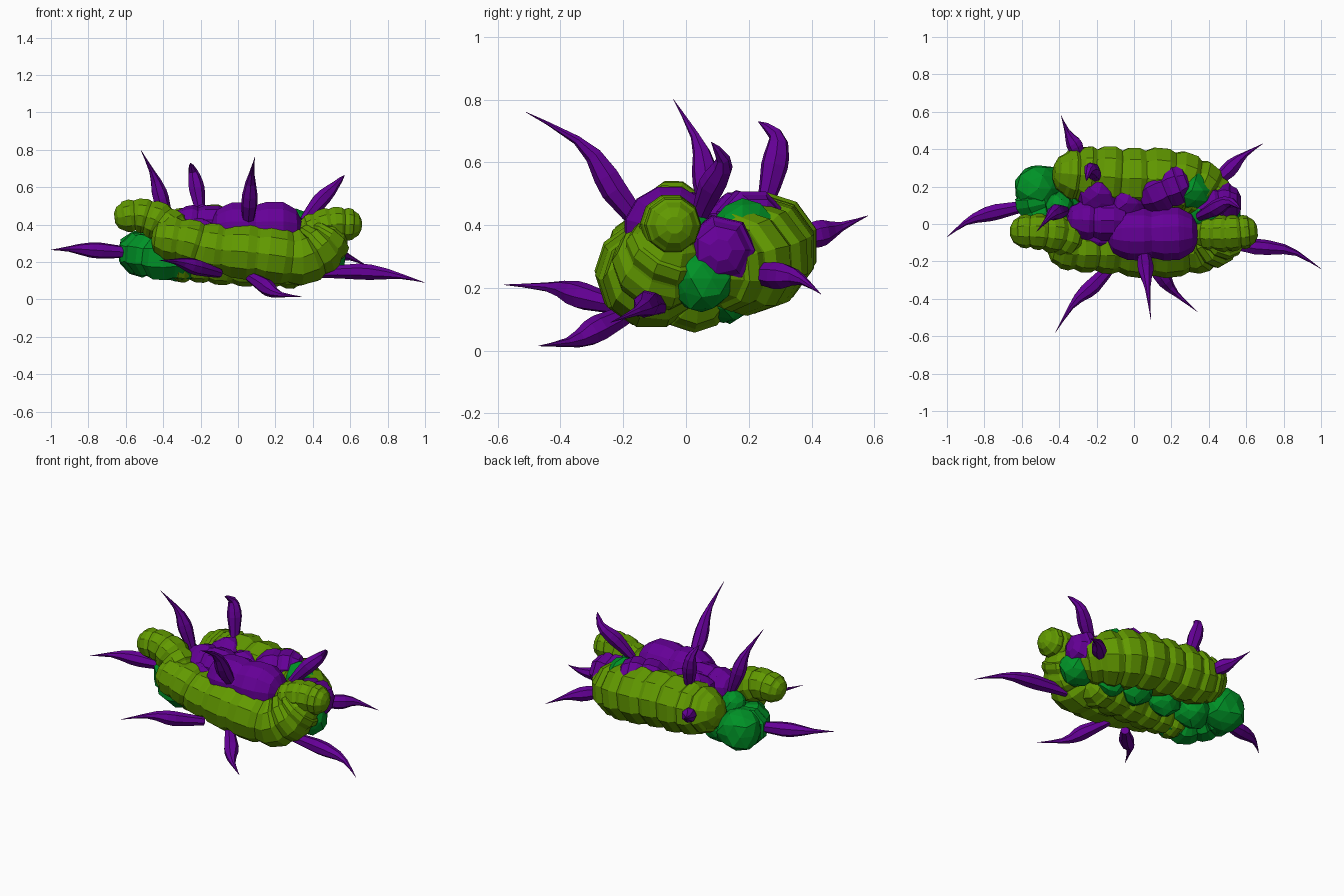
import bpy, bmesh, math, random
from mathutils import Vector

random.seed(4)


def material(name, rgb):
    m = bpy.data.materials.new(name)
    m.diffuse_color = (*rgb, 1)
    return m


OLIVE = material("olive", (0.12, 0.32, 0.0))
GREEN = material("leaf_green", (0.0, 0.29, 0.02))
PURPLE = material("purple", (0.13, 0.0, 0.31))


def finish(bm, name, mat):
    bmesh.ops.recalc_face_normals(bm, faces=bm.faces)
    me = bpy.data.meshes.new(name)
    bm.to_mesh(me)
    bm.free()
    me.materials.append(mat)
    bpy.context.collection.objects.link(bpy.data.objects.new(name, me))


def spline(pts, t):
    """Catmull-Rom through points of any dimension, t in 0..1."""
    n = len(pts) - 1
    i = min(int(t * n), n - 1)
    u = t * n - i
    a, b, c, d = (pts[min(max(k, 0), n)] for k in (i - 1, i, i + 1, i + 2))
    return [0.5 * (2 * q + (r - p) * u + (2 * p - 5 * q + 4 * r - s) * u * u
                   + (3 * q - p - 3 * r + s) * u ** 3) for p, q, r, s in zip(a, b, c, d)]


def sweep(name, pts, rings, sides, mat, up=(0, 0, 1)):
    """Sweep a polygon along pts (x, y, z, r); rings = (t, radius factor, slide)."""
    bm = bmesh.new()
    up = Vector(up)
    prev = None
    for t, f, slide in rings:
        x, y, z, r = spline(pts, t)
        tan = (Vector(spline(pts, min(t + 0.02, 1))[:3])
               - Vector(spline(pts, max(t - 0.02, 0))[:3])).normalized()
        s = tan.cross(up).normalized()
        n = s.cross(tan)
        c = Vector((x, y, z)) + tan * slide * r
        ring = []
        for k in range(sides):
            a = 2 * math.pi * (k + 0.5) / sides
            ring.append(bm.verts.new(c + (s * math.cos(a) + n * math.sin(a)) * r * f))
        if prev:
            for k in range(sides):
                j = (k + 1) % sides
                bm.faces.new((prev[k], prev[j], ring[j], ring[k]))
        else:
            bm.faces.new(ring)
        prev = ring
    bm.faces.new(prev)
    finish(bm, name, mat)


def ribbed(name, pts, segs, sides, mat, up=(0, 0, 1)):
    """Caterpillar-like tube with bulging segments and blunt domed ends."""
    rings = [(0, 0.35, -0.5), (0, 0.75, -0.3)]
    for i in range(segs):
        w = random.uniform(0.98, 1.06)
        rings += [((i + u) / segs, f * w, 0) for u, f in ((0.03, 0.9), (0.3, 1), (0.75, 1), (0.97, 0.9))]
    rings += [(1, 0.75, 0.3), (1, 0.35, 0.5)]
    sweep(name, pts, rings, sides, mat, up)


def blob(name, loc, r, mat):
    bm = bmesh.new()
    bmesh.ops.create_icosphere(bm, subdivisions=2, radius=r)
    for v in bm.verts:
        v.co = v.co * random.uniform(0.9, 1.06) + Vector(loc)
    finish(bm, name, mat)


# olive caterpillar coils: front, both raised ends, back and underside
ribbed("front_coil", [(-0.4, -0.12, 0.33, 0.115), (-0.28, -0.13, 0.31, 0.13),
                      (-0.13, -0.125, 0.27, 0.14), (0.1, -0.135, 0.25, 0.16),
                      (0.33, -0.11, 0.225, 0.155), (0.44, -0.08, 0.28, 0.14),
                      (0.49, -0.05, 0.34, 0.12)], 8, 10, OLIVE, (0, 1, 0))
ribbed("left_end_coil", [(-0.62, -0.04, 0.44, 0.08), (-0.53, -0.04, 0.45, 0.095),
                         (-0.43, -0.05, 0.42, 0.105), (-0.34, -0.08, 0.36, 0.11)], 4, 10, OLIVE, (0, 1, 0))
ribbed("right_end_coil", [(0.37, -0.05, 0.36, 0.09), (0.5, -0.05, 0.4, 0.1),
                          (0.62, -0.04, 0.4, 0.08)], 4, 10, OLIVE, (0, 1, 0))
ribbed("back_coil", [(-0.37, 0.27, 0.36, 0.12), (-0.25, 0.26, 0.34, 0.155),
                     (-0.05, 0.245, 0.33, 0.17), (0.17, 0.235, 0.31, 0.175),
                     (0.34, 0.18, 0.28, 0.165), (0.44, 0.1, 0.26, 0.12)], 8, 10, OLIVE)
ribbed("under_coil", [(-0.33, -0.02, 0.21, 0.11), (-0.15, -0.02, 0.2, 0.115),
                      (0.1, 0.0, 0.19, 0.12), (0.32, 0.03, 0.18, 0.125)], 6, 10, OLIVE)

# dark green lumps at the left end, right end and underside
ribbed("left_green_coil", [(-0.53, 0.16, 0.25, 0.115), (-0.5, 0.06, 0.24, 0.12),
                           (-0.38, -0.03, 0.22, 0.12), (-0.24, -0.02, 0.22, 0.11)], 4, 8, GREEN)
for i, (x, y, z, r) in enumerate([
        (-0.51, 0.19, 0.25, 0.135), (-0.33, 0.13, 0.21, 0.11), (-0.12, 0.13, 0.2, 0.1),
        (0.1, 0.14, 0.19, 0.1), (0.28, 0.12, 0.18, 0.09), (0.47, 0.05, 0.23, 0.11),
        (0.31, 0.18, 0.37, 0.11), (-0.4, 0.09, 0.34, 0.08), (0.38, 0.04, 0.34, 0.09)]):
    blob(f"green_lump_{i + 1}", (x, y, z), r, GREEN)

# purple ribbed bodies in the crown and at the right end
ribbed("crown_front", [(-0.07, -0.055, 0.38, 0.138), (0.1, -0.055, 0.38, 0.14),
                       (0.27, -0.05, 0.38, 0.138)], 2, 12, PURPLE)
ribbed("crown_left", [(-0.31, 0.025, 0.4, 0.095), (-0.22, 0.02, 0.39, 0.115),
                      (-0.08, 0.02, 0.39, 0.115)], 2, 10, PURPLE)
ribbed("crown_back", [(0.08, 0.15, 0.38, 0.11), (0.17, 0.19, 0.395, 0.12),
                      (0.25, 0.22, 0.4, 0.115)], 2, 8, PURPLE)
for i, (x, y, z, r) in enumerate([(-0.19, 0.16, 0.4, 0.11), (-0.04, 0.11, 0.36, 0.12),
                                  (-0.2, -0.05, 0.34, 0.1)]):
    blob(f"crown_lump_{i + 1}", (x, y, z), r, PURPLE)
ribbed("right_purple_stub", [(0.36, 0.1, 0.33, 0.105), (0.45, 0.11, 0.32, 0.115),
                             (0.52, 0.11, 0.32, 0.105)], 2, 7, PURPLE)

# curved thorns: base, middle points, tip
THORNS = [
    [(-0.55, 0.1, 0.25), (-0.72, 0.07, 0.26), (-0.88, 0.02, 0.27), (-1.0, -0.07, 0.265)],
    [(-0.28, 0.33, 0.35), (-0.31, 0.41, 0.37), (-0.35, 0.48, 0.39), (-0.39, 0.58, 0.43)],
    [(0.4, 0.19, 0.25), (0.5, 0.28, 0.24), (0.58, 0.36, 0.23), (0.69, 0.43, 0.18)],
    [(0.42, -0.08, 0.14), (0.63, -0.12, 0.15), (0.84, -0.145, 0.13), (1.0, -0.24, 0.09)],
    [(0.05, -0.16, 0.13), (0.14, -0.27, 0.075), (0.21, -0.36, 0.03), (0.34, -0.47, 0.015)],
    [(-0.1, -0.2, 0.14), (-0.21, -0.32, 0.17), (-0.32, -0.42, 0.2), (-0.42, -0.58, 0.21)],
    [(0.05, -0.12, 0.38), (0.06, -0.22, 0.5), (0.07, -0.32, 0.65), (0.09, -0.51, 0.76)],
    [(-0.37, 0.07, 0.41), (-0.41, 0.065, 0.53), (-0.45, 0.04, 0.66), (-0.52, -0.04, 0.8)],
    [(-0.2, 0.25, 0.46), (-0.22, 0.28, 0.58), (-0.24, 0.29, 0.68), (-0.255, 0.23, 0.73)],
    [(0.35, 0.04, 0.42), (0.43, 0.08, 0.52), (0.51, 0.12, 0.6), (0.57, 0.08, 0.665)],
]
PROFILE = [(0, 0.6), (0.2, 0.85), (0.36, 1.05), (0.46, 1.0), (0.6, 0.68),
           (0.72, 0.36), (0.86, 0.14), (1, 0.02)]
for i, path in enumerate(THORNS):
    up = (1, 0, 0) if i == 6 else (0, 1, 0) if i > 6 else (0, 0, 1)
    stout = i > 7  # the two hooked thorns stay thick for longer
    sweep(f"thorn_{i + 1}", [(*p, 0.042) for p in path],
          [(t, f ** 0.6 if stout and 0.5 < t < 0.9 else f, 0) for t, f in PROFILE], 7, PURPLE, up)
